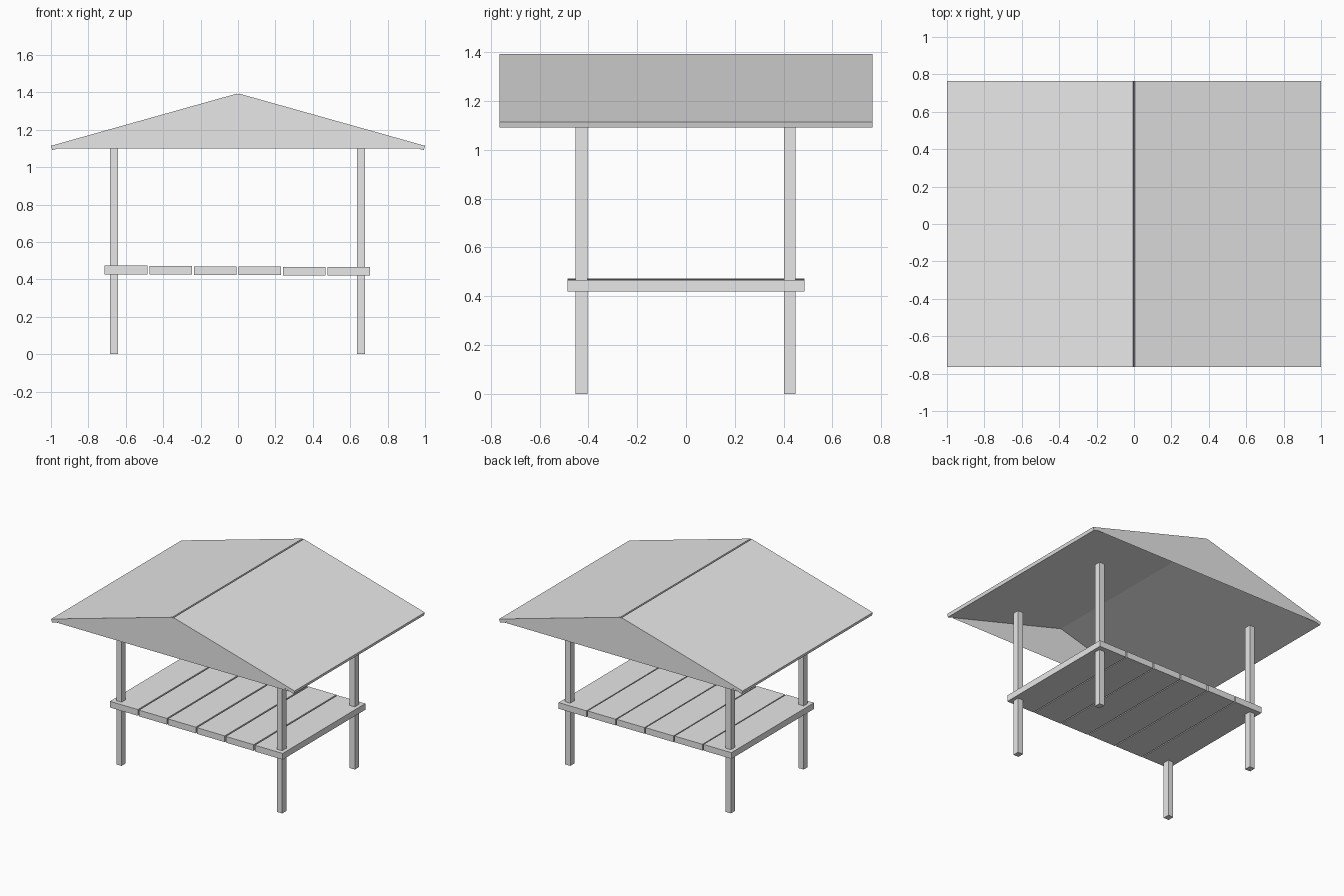
import bpy
import bmesh
from mathutils import Vector

cube = bpy.data.objects.get("Cube")
if cube:
    bpy.data.objects.remove(cube, do_unlink=True)

# One plain grey for the whole shelter
GREY = (0.8, 0.8, 0.8, 1.0)
grey = bpy.data.materials.new("plain_grey")
grey.use_nodes = True
grey.diffuse_color = GREY
grey.node_tree.nodes["Principled BSDF"].inputs["Base Color"].default_value = GREY


def finish(name, bm):
    """Turn a bmesh into a flat-shaded object with the grey material."""
    mesh = bpy.data.meshes.new(name)
    bm.to_mesh(mesh)
    bm.free()
    mesh.materials.append(grey)
    obj = bpy.data.objects.new(name, mesh)
    bpy.context.collection.objects.link(obj)
    return obj


def box(name, centre, size):
    bm = bmesh.new()
    bmesh.ops.create_cube(bm, size=1)
    bmesh.ops.scale(bm, vec=size, verts=bm.verts)
    bmesh.ops.translate(bm, vec=centre, verts=bm.verts)
    return finish(name, bm)


def profile(name, points, y, depth=0.0):
    """Draw a profile in the xz plane and extrude it along +y."""
    bm = bmesh.new()
    face = bm.faces.new([bm.verts.new((x, y, z)) for x, z in points])
    if depth:
        new = bmesh.ops.extrude_face_region(bm, geom=[face])["geom"]
        verts = [v for v in new if isinstance(v, bmesh.types.BMVert)]
        bmesh.ops.translate(bm, vec=(0, depth, 0), verts=verts)
        bmesh.ops.recalc_face_normals(bm, faces=bm.faces)
    return finish(name, bm)


# Posts
POST_TOP = 1.10
for side, x in (("right", -0.662), ("left", 0.658)):
    for end, y in (("front", -0.428), ("back", 0.425)):
        box(f"{end}_{side}_post", (x, y, POST_TOP / 2), (0.043, 0.048, POST_TOP))

# Deck planks, each a touch lower than the one before
PITCH = 0.238
for i in range(6):
    x = (i - 2.5) * PITCH - 0.003
    box(f"deck_plank_{i + 1}", (x, 0, 0.45 - i * 0.0015), (0.229, 0.97, 0.046))

# Roof slabs: square-cut ends leave a fine groove along the ridge
HALF_DEPTH = 0.765
for side, s in (("right", -1), ("left", 1)):
    ridge = Vector((0.006 * s, 1.393))
    eave = Vector((1.0 * s, 1.114))
    along = (eave - ridge).normalized()
    inward = Vector((along.y, -along.x)) * s * 0.024
    profile(f"{side}_roof_slab", [ridge, eave, eave + inward, ridge + inward],
            -HALF_DEPTH + 0.001, 2 * HALF_DEPTH - 0.002)

# Gable panels close both ends of the hollow roof
gable = [(-0.96, POST_TOP), (0.96, POST_TOP), (0, 1.39)]
profile("front_gable", gable, -HALF_DEPTH)
profile("back_gable", gable[::-1], HALF_DEPTH)
